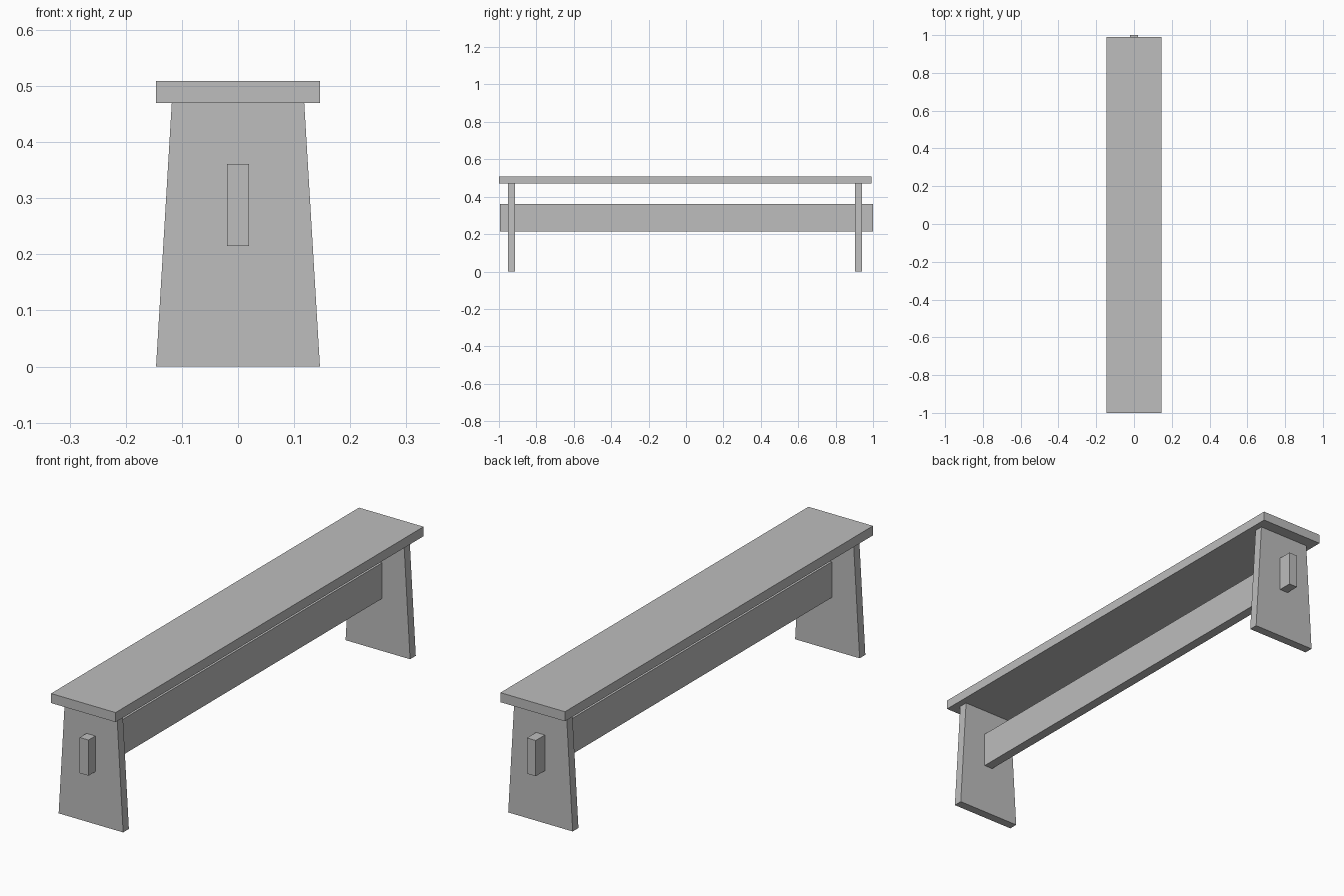
import bpy
import bmesh

old = bpy.data.objects.get("Cube")
if old:
    bpy.data.objects.remove(old, do_unlink=True)

# Single plain grey finish
GREY = (0.51, 0.51, 0.51, 1)
grey = bpy.data.materials.new("plain_grey")
grey.use_nodes = True
grey.diffuse_color = GREY
grey.node_tree.nodes["Principled BSDF"].inputs["Base Color"].default_value = GREY


def board(name, half_width, y_range, z_range, top_half_width=None):
    """Flat-faced board centred on x, optionally tapering towards its top."""
    (y0, y1), (z0, z1) = y_range, z_range
    top = half_width if top_half_width is None else top_half_width
    bm = bmesh.new()
    bmesh.ops.create_cube(bm, size=2)
    for v in bm.verts:
        v.co.x *= top if v.co.z > 0 else half_width
        v.co.y = y1 if v.co.y > 0 else y0
        v.co.z = z1 if v.co.z > 0 else z0
    mesh = bpy.data.meshes.new(name)
    bm.to_mesh(mesh)
    bm.free()
    mesh.materials.append(grey)
    obj = bpy.data.objects.new(name, mesh)
    bpy.context.collection.objects.link(obj)
    return obj


SEAT_BOTTOM = 0.47

# Seat plank
board("seat", 0.146, (-1.0, 0.991), (SEAT_BOTTOM, 0.509))

# Tapered end boards
for name, y in (("front_leg", -0.951), ("back_leg", 0.904)):
    board(name, 0.146, (y, y + 0.037), (0, SEAT_BOTTOM), top_half_width=0.118)

# Long rail passing through both legs
board("stretcher", 0.02, (-0.995, 1.0), (0.215, 0.361))
